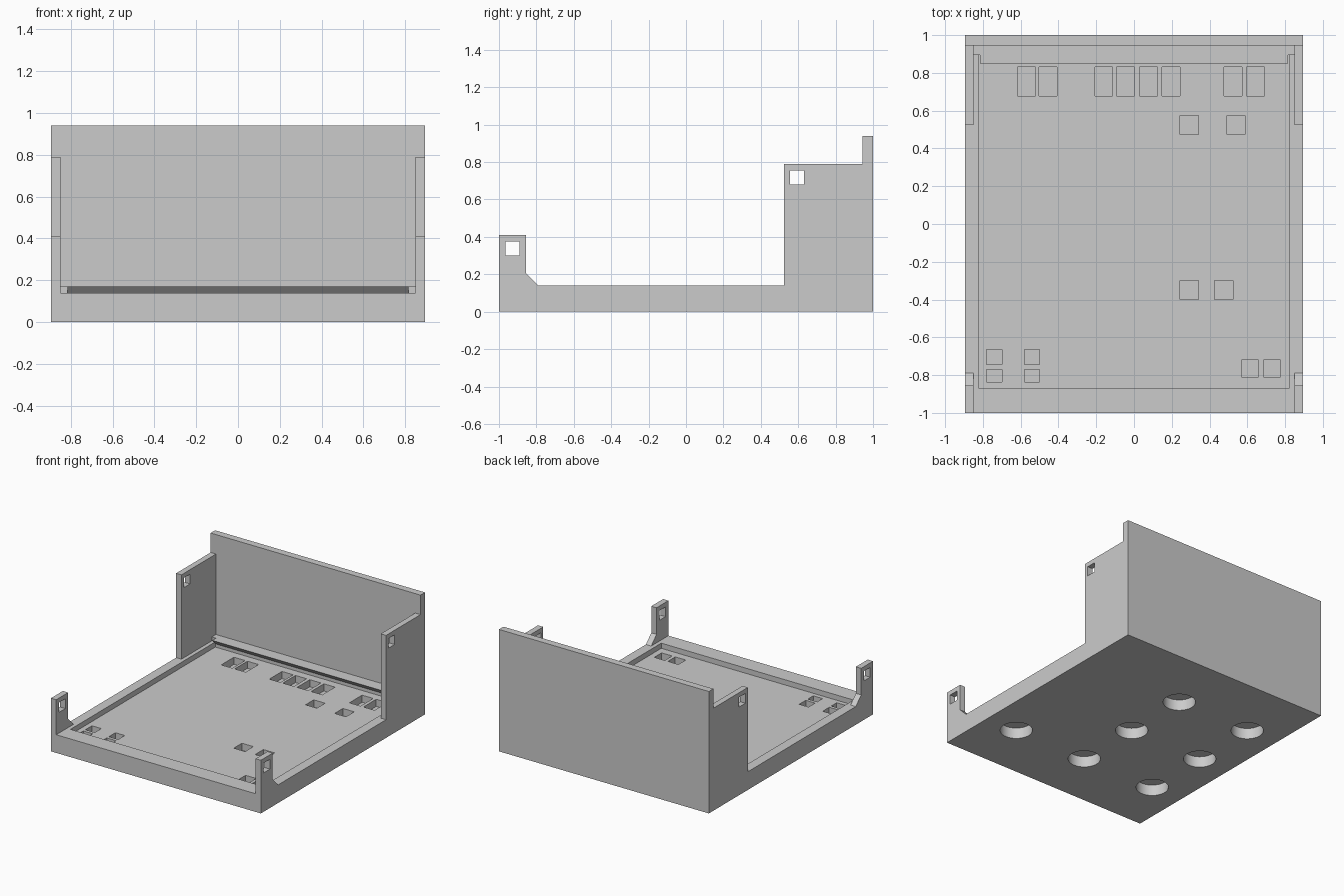
import bpy
import bmesh
from math import radians
from mathutils import Matrix, Vector

cube = bpy.data.objects.get("Cube")
if cube:
    bpy.data.objects.remove(cube, do_unlink=True)

grey = bpy.data.materials.new("light_grey_plastic")
grey.use_nodes = True
COLOUR = (0.6, 0.6, 0.6, 1.0)
grey.diffuse_color = COLOUR
grey.node_tree.nodes["Principled BSDF"].inputs["Base Color"].default_value = COLOUR


def finish(name, bm):
    bmesh.ops.recalc_face_normals(bm, faces=bm.faces)
    mesh = bpy.data.meshes.new(name)
    bm.to_mesh(mesh)
    bm.free()
    mesh.materials.append(grey)
    obj = bpy.data.objects.new(name, mesh)
    bpy.context.collection.objects.link(obj)
    return obj


def add_box(bm, x0, x1, y0, y1, z0, z1):
    centre = Vector((x0 + x1, y0 + y1, z0 + z1)) / 2
    size = Matrix.Diagonal((x1 - x0, y1 - y0, z1 - z0, 1))
    bmesh.ops.create_cube(bm, size=1, matrix=Matrix.Translation(centre) @ size)


def extrude_profile(name, points, half_width):
    """Extrude a (y, z) side profile symmetrically across x."""
    bm = bmesh.new()
    face = bm.faces.new([bm.verts.new((-half_width, y, z)) for y, z in points])
    new = bmesh.ops.extrude_face_region(bm, geom=[face])["geom"]
    verts = [v for v in new if isinstance(v, bmesh.types.BMVert)]
    bmesh.ops.translate(bm, verts=verts, vec=(2 * half_width, 0, 0))
    return finish(name, bm)


def boxes(name, extents):
    bm = bmesh.new()
    for e in extents:
        add_box(bm, *e)
    return finish(name, bm)


def cut(target, cutter):
    cutter.hide_render = True
    mod = target.modifiers.new(cutter.name, "BOOLEAN")
    mod.operation = "DIFFERENCE"
    mod.solver = "EXACT"
    mod.object = cutter
    bpy.ops.object.select_all(action="DESELECT")
    bpy.context.view_layer.objects.active = target
    target.select_set(True)
    bpy.ops.object.modifier_apply(modifier=mod.name)
    bpy.data.objects.remove(cutter, do_unlink=True)


RIM, FLOOR, PIT = 0.14, 0.10, 0.045

# Tray: side silhouette with front tabs, tall rear sides and back wall
tray = extrude_profile("tray", [
    (-1, 0), (1, 0), (1, 0.94), (0.945, 0.94), (0.945, 0.79), (0.525, 0.79),
    (0.525, RIM), (-0.79, RIM), (-0.855, 0.205), (-0.855, 0.41), (-1, 0.41)], 0.895)

# Hollow between the side walls, leaving the rear ledge
cut(tray, extrude_profile("hollow", [
    (-1.1, RIM), (0.895, RIM), (0.895, 0.17), (0.945, 0.17), (0.945, 1.1), (-1.1, 1.1)], 0.85))

# Shallow recess in the floor
cut(tray, boxes("recess", [(-0.82, 0.82, -0.87, 0.895, FLOOR, 0.16)]))

# Square latch windows through both side walls
cut(tray, boxes("windows", [
    (-1, 1, y, y + 0.075, z, z + 0.075) for y, z in ((0.555, 0.68), (-0.965, 0.3))]))

# Clearance pockets in the recess floor: centre x, centre y, width, depth
pockets = [(x, 0.755, 0.095, 0.155)
           for x in (-0.57, -0.455, -0.16, -0.045, 0.077, 0.197, 0.523, 0.643)]
pockets += [(x, y, 0.097, 0.1) for x, y in
            ((0.292, 0.525), (0.54, 0.525), (0.292, -0.35), (0.475, -0.35))]
pockets += [(x, -0.765, 0.09, 0.09) for x in (0.614, 0.73)]
for x in (-0.74, -0.54):
    pockets += [(x, -0.705, 0.08, 0.08), (x, -0.803, 0.08, 0.066)]
cut(tray, boxes("pockets", [
    (x - w / 2, x + w / 2, y - d / 2, y + d / 2, PIT, 0.12) for x, y, w, d in pockets]))

# Round blind holes underneath, on a grid with two places left solid
bm = bmesh.new()
for x in (-0.63, 0, 0.63):
    for y in (-0.55, -0.025, 0.5):
        if x > 0 and y > -0.5:
            continue
        bmesh.ops.create_cone(bm, cap_ends=True, segments=48, radius1=0.115, radius2=0.115,
                              depth=0.17, matrix=Matrix.Translation((x, y, 0)))
cut(tray, finish("round_holes", bm))

# Undercut lip along the rear ledge
lip = extrude_profile("rear_lip", [(0.85, 0.17), (0.895, 0.17), (0.895, 0.125)], 0.815)

# Smooth only the round hole walls
bpy.ops.object.select_all(action="DESELECT")
tray.select_set(True)
bpy.context.view_layer.objects.active = tray
bpy.ops.object.shade_smooth_by_angle(angle=radians(30))
